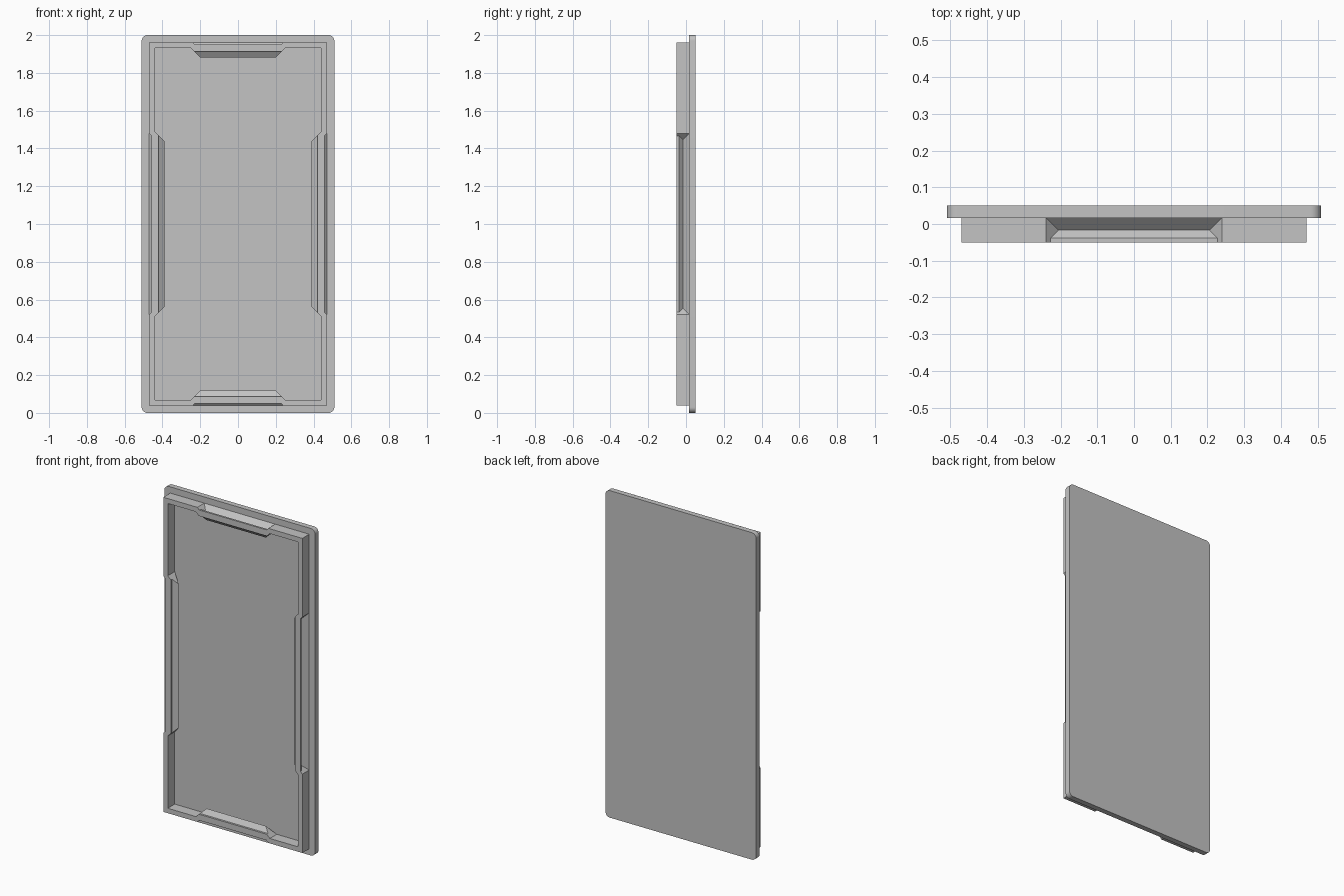
import bpy, bmesh, math
from mathutils import Vector

cube = bpy.data.objects.get("Cube")
if cube:
    bpy.data.objects.remove(cube, do_unlink=True)

grey = bpy.data.materials.new("plain grey")
grey.use_nodes = True
COLOUR = (0.55, 0.55, 0.55, 1)
grey.diffuse_color = COLOUR
grey.node_tree.nodes["Principled BSDF"].inputs["Base Color"].default_value = COLOUR

BACK, SEAT, FRONT = 0.05, 0.017, -0.05   # y of plate back, plate face, lip edge
MID_Z = 1.0


def finish(name, bm):
    bmesh.ops.remove_doubles(bm, verts=bm.verts, dist=1e-5)
    bmesh.ops.recalc_face_normals(bm, faces=bm.faces)
    mesh = bpy.data.meshes.new(name)
    bm.to_mesh(mesh)
    bm.free()
    mesh.materials.append(grey)
    obj = bpy.data.objects.new(name, mesh)
    bpy.context.collection.objects.link(obj)
    return obj


def rounded_plate(half_x, half_z, radius, steps=8):
    """Rounded rectangle extruded from the seat to the back."""
    bm = bmesh.new()
    verts = []
    for quarter, (sx, sz) in enumerate([(1, 1), (-1, 1), (-1, -1), (1, -1)]):
        for i in range(steps + 1):
            a = (quarter + i / steps) * math.pi / 2
            verts.append(bm.verts.new((sx * (half_x - radius) + radius * math.cos(a), SEAT,
                                       MID_Z + sz * (half_z - radius) + radius * math.sin(a))))
    face = bm.faces.new(verts)
    ext = bmesh.ops.extrude_face_region(bm, geom=[face], use_keep_orig=True)
    moved = [g for g in ext["geom"] if isinstance(g, bmesh.types.BMVert)]
    bmesh.ops.translate(bm, verts=moved, vec=(0, BACK - SEAT, 0))
    return finish("cover_plate", bm)


def wall_loop(half_x, half_z, y, depth, grow):
    """One ring of the lip; the middle of each side is pushed inward by depth."""
    points = []
    sides = [((1, 0), half_x, half_z, 0.48), ((0, 1), half_z, half_x, 0.24),
             ((-1, 0), half_x, half_z, 0.48), ((0, -1), half_z, half_x, 0.24)]
    for normal, offset, corner, catch in sides:
        n = Vector(normal)
        along = Vector((-n.y, n.x))
        base = catch + grow
        for u, d in [(-corner, 0), (-base, 0), (depth - base, depth),
                     (base - depth, depth), (base, 0)]:
            p = n * (offset - d) + along * u
            points.append((p.x, y, MID_Z + p.y))
    return points


def snap_lip():
    """Thin wall whose four snap catches are V-shaped bends at mid-side."""
    bm = bmesh.new()
    levels = [SEAT, -0.017, -0.038, FRONT]
    outer = [wall_loop(0.47, 0.962, y, d, 0) for y, d in zip(levels, (0, 0.034, 0.013, 0.013))]
    inner = [wall_loop(0.44, 0.932, y, d, 0.01) for y, d in zip(levels, (0, 0.05, 0.02, 0.02))]
    rings = [[bm.verts.new(p) for p in ring] for ring in outer + inner[::-1]]
    for a, b in zip(rings, rings[1:]):
        for i in range(len(a)):
            j = (i + 1) % len(a)
            bm.faces.new((a[i], a[j], b[j], b[i]))
    return finish("snap_lip", bm)


plate = rounded_plate(0.51, 1.0, 0.03)
snap_lip()

# Smooth only the rounded plate corners
bpy.ops.object.select_all(action="DESELECT")
plate.select_set(True)
bpy.context.view_layer.objects.active = plate
bpy.ops.object.shade_smooth_by_angle(angle=math.radians(30))
